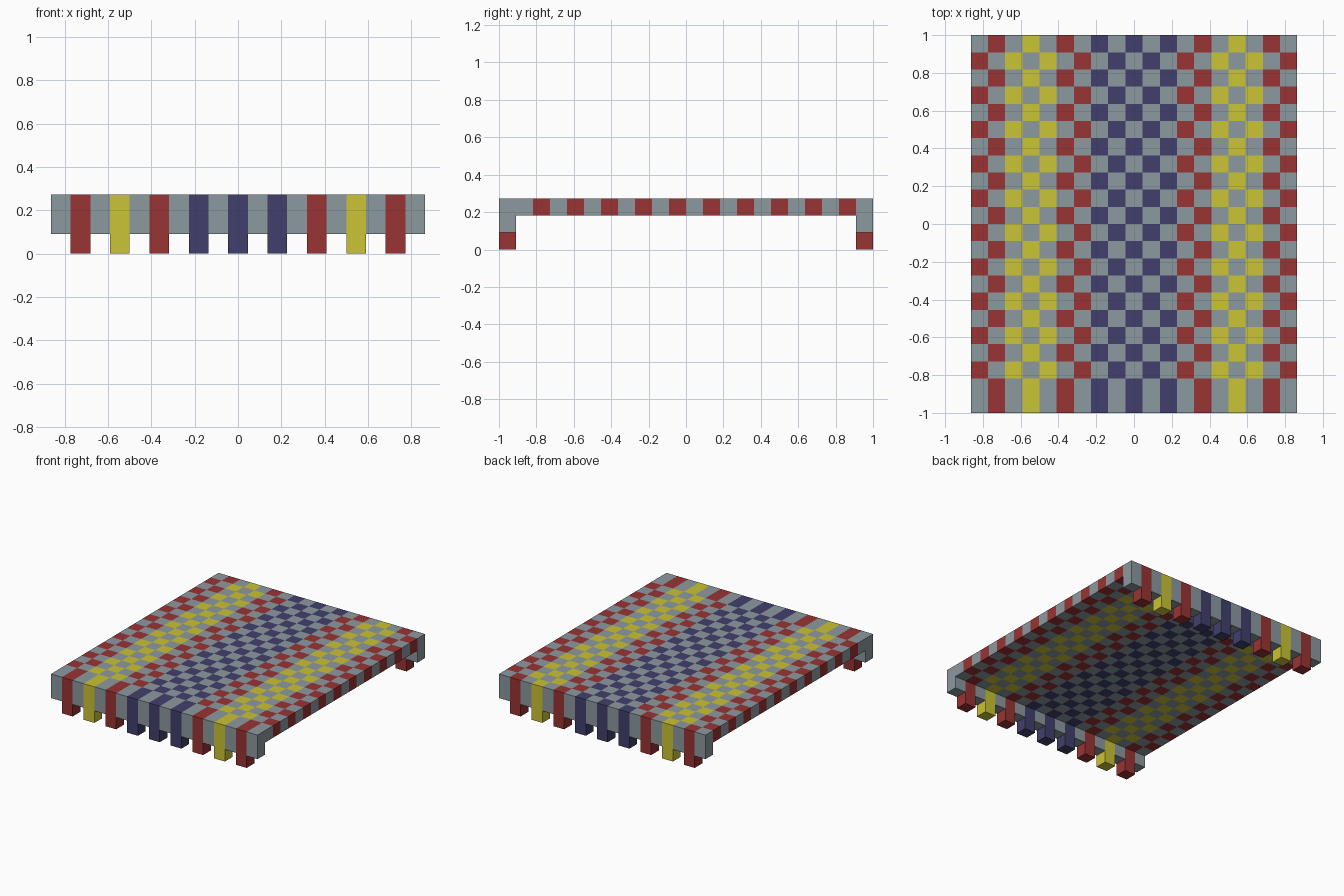
import bpy, bmesh, math
from mathutils import Matrix, Vector

cube = bpy.data.objects.get("Cube")
if cube:
    bpy.data.objects.remove(cube, do_unlink=True)

COLS, ROWS = 19, 22
CELL = 2 / ROWS
HALF_X, HALF_Y = COLS * CELL / 2, ROWS * CELL / 2

# Wool colours (linear)
COLOURS = {
    "grey_wool": (0.262, 0.319, 0.347),
    "red_wool": (0.319, 0.033, 0.033),
    "yellow_wool": (0.597, 0.546, 0.035),
    "blue_wool": (0.053, 0.051, 0.150),
}
GREY, RED, YELLOW, BLUE = range(4)
materials = []
for name, rgb in COLOURS.items():
    mat = bpy.data.materials.new(name)
    mat.use_nodes = True
    mat.diffuse_color = (*rgb, 1)
    bsdf = mat.node_tree.nodes["Principled BSDF"]
    bsdf.inputs["Base Color"].default_value = (*rgb, 1)
    bsdf.inputs["Roughness"].default_value = 0.9
    materials.append(mat)


def stripe_colour(col):
    """Colour of a stripe, mirrored about the middle column."""
    d = abs(col - COLS // 2)
    if d <= 2:
        return BLUE
    return YELLOW if 5 <= d <= 7 else RED


def cell_colour(col, row):
    """Checkered weave, with solid stripes on both end rows."""
    if row in (0, ROWS - 1):
        dyed = col % 2 == 1
    else:
        dyed = (col + row) % 2 == 0
    return stripe_colour(col) if dyed else GREY


def finish(bm, name):
    """Colour each face by the weave cell just behind it."""
    bmesh.ops.recalc_face_normals(bm, faces=bm.faces)
    bm.normal_update()
    for f in bm.faces:
        p = f.calc_center_median() - f.normal * CELL / 2
        col = math.floor((p.x + HALF_X) / CELL)
        row = math.floor((p.y + HALF_Y) / CELL)
        f.material_index = cell_colour(col, row)
    mesh = bpy.data.meshes.new(name)
    bm.to_mesh(mesh)
    bm.free()
    for mat in materials:
        mesh.materials.append(mat)
    obj = bpy.data.objects.new(name, mesh)
    bpy.context.collection.objects.link(obj)


def extrude_down(bm, faces):
    geom = bmesh.ops.extrude_face_region(bm, geom=faces)["geom"]
    verts = [g for g in geom if isinstance(g, bmesh.types.BMVert)]
    bmesh.ops.translate(bm, verts=verts, vec=(0, 0, -CELL))
    return [g for g in geom if isinstance(g, bmesh.types.BMFace)]


# Woven mat: one-cell-thick sheet with a hem folded down at both ends
bm = bmesh.new()
place = Matrix.Translation((0, 0, 3 * CELL)) @ Matrix.Diagonal((HALF_X, HALF_Y, 1, 1))
bmesh.ops.create_grid(bm, x_segments=COLS, y_segments=ROWS, size=1, matrix=place)
underside = extrude_down(bm, bm.faces[:])
hem = [f for f in underside if abs(f.calc_center_median().y) > HALF_Y - CELL]
extrude_down(bm, hem)
finish(bm, "woven_mat")

# Tassels hanging from every second cell of each hem
for end, sign in (("front", -1), ("back", 1)):
    bm = bmesh.new()
    for col in range(1, COLS, 2):
        centre = Vector(((col + 0.5) * CELL - HALF_X, sign * (HALF_Y - CELL / 2), CELL / 2))
        bmesh.ops.create_cube(bm, size=CELL, matrix=Matrix.Translation(centre))
    finish(bm, end + "_tassels")
